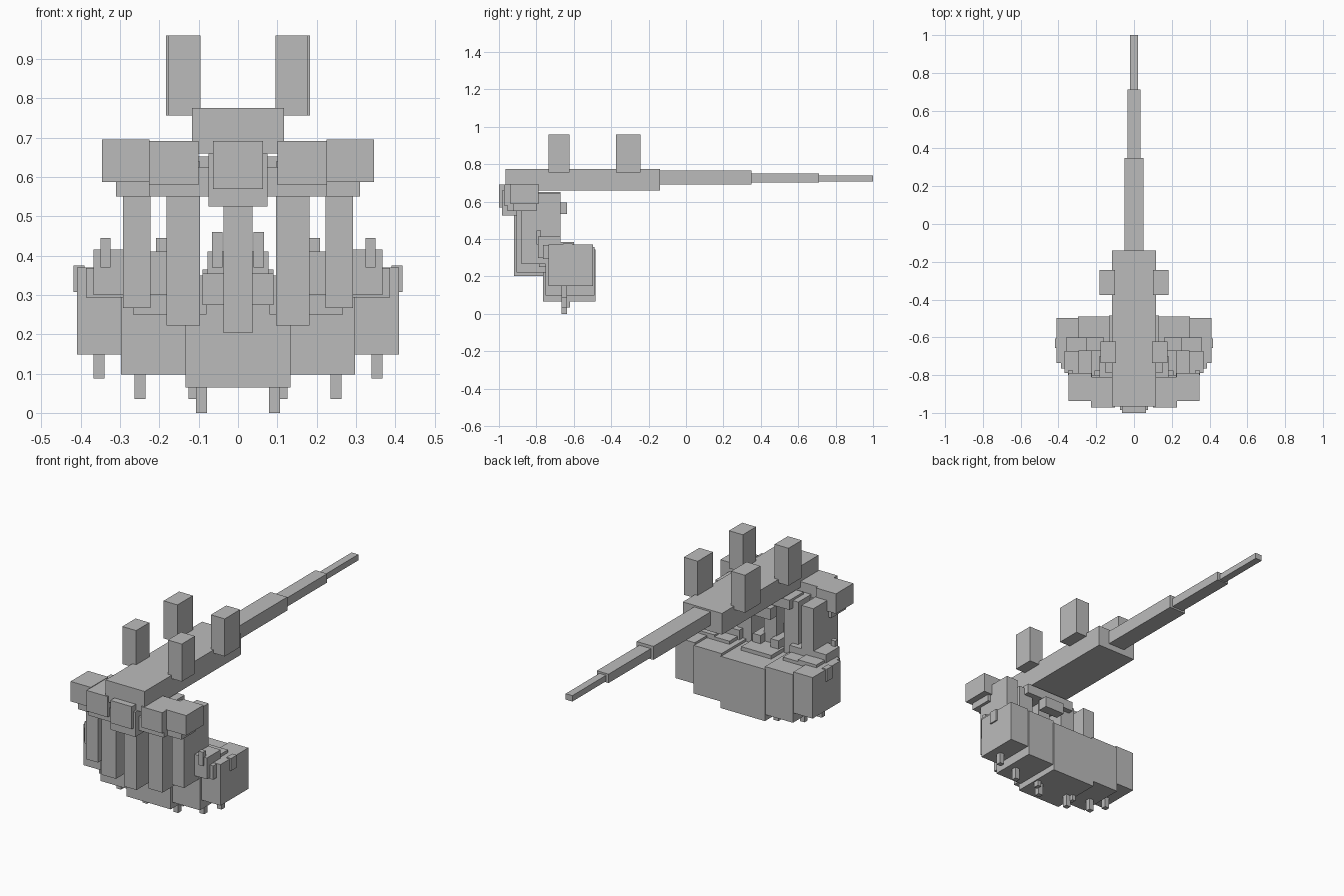
import bpy
import bmesh

cube = bpy.data.objects.get("Cube")
if cube:
    bpy.data.objects.remove(cube, do_unlink=True)

grey = bpy.data.materials.new("plain grey")
grey.use_nodes = True
colour = (0.5, 0.5, 0.5, 1)
grey.diffuse_color = colour
grey.node_tree.nodes["Principled BSDF"].inputs["Base Color"].default_value = colour


def box(name, x, y, z):
    """Flat-faced block given by its (low, high) range on each axis."""
    bm = bmesh.new()
    bmesh.ops.create_cube(bm, size=1)
    for v in bm.verts:
        v.co = [r[0] if c < 0 else r[1] for c, r in zip(v.co, (x, y, z))]
    mesh = bpy.data.meshes.new(name)
    bm.to_mesh(mesh)
    bm.free()
    mesh.materials.append(grey)
    ob = bpy.data.objects.new(name, mesh)
    bpy.context.collection.objects.link(ob)
    return ob


def centred(name, half, y, z):
    return box(name, (-half, half), y, z)


def pair(name, x, y, z):
    box("left_" + name, x, y, z)
    box("right_" + name, (-x[1], -x[0]), y, z)


# Long beam and its stepped rod
centred("beam", .117, (-.965, -.14), (.66, .775))
centred("rod_thick", .05, (-.14, .35), (.693, .766))
centred("rod_middle", .035, (.35, .712), (.702, .75))
centred("rod_tip", .02, (.712, 1), (.708, .74))

# Upright posts beside the beam
pair("front_post", (.095, .178), (-.735, -.622), (.757, .96))
pair("rear_post", (.1, .183), (-.375, -.243), (.757, .96))

# Knuckle blocks at the front, with lower blocks under them
centred("centre_knuckle", .064, (-1, -.84), (.57, .692))
centred("centre_lower_knuckle", .075, (-.985, -.8), (.525, .66))
pair("inner_knuckle", (.1, .227), (-.972, -.81), (.58, .692))
pair("inner_lower_knuckle", (.075, .225), (-.955, -.8), (.55, .625))
pair("outer_knuckle", (.225, .346), (-.937, -.788), (.587, .695))
pair("outer_lower_knuckle", (.21, .31), (-.925, -.8), (.55, .6))

# Cross bar under the beam
centred("cross_bar", .15, (-.79, -.67), (.6, .652))
centred("cross_bar_nub", .06, (-.69, -.635), (.535, .595))

# Five upright fingers
centred("centre_finger", .037, (-.92, -.72), (.203, .63))
pair("inner_finger", (.097, .182), (-.905, -.7), (.222, .64))
pair("outer_finger", (.222, .293), (-.88, -.67), (.267, .645))

# Curved base made of five blocks
centred("centre_base", .133, (-.765, -.485), (.065, .345))
pair("inner_base", (.13, .297), (-.75, -.49), (.098, .358))
pair("outer_base", (.295, .41), (-.735, -.497), (.148, .37))

# Plates on top of the base
centred("centre_plate", .09, (-.72, -.6), (.34, .365))
pair("inner_plate", (.16, .26), (-.73, -.6), (.35, .375))
pair("outer_plate", (.25, .36), (-.73, -.6), (.35, .385))
pair("side_nub", (.39, .418), (-.657, -.607), (.308, .375))

# Pods in front of the base, each with a stud on top
centred("centre_front_block", .09, (-.8, -.755), (.275, .355))
pair("centre_pod", (.03, .077), (-.79, -.68), (.3, .41))
pair("inner_front_block", (.08, .267), (-.785, -.74), (.25, .35))
pair("inner_pod", (.15, .25), (-.81, -.67), (.3, .41))
pair("outer_front_block", (.28, .387), (-.765, -.72), (.293, .368))
pair("outer_pod", (.29, .367), (-.79, -.672), (.3, .415))
for name, x, top in (("centre", .053, .46), ("inner", .195, .445), ("outer", .337, .445)):
    pair(name + "_stud", (x - .013, x + .013), (-.8, -.775), (.37, top))

# Pegs under the base
for name, x, low in (("centre", .093, 0), ("inner", .249, .035), ("outer", .353, .088)):
    pair(name + "_peg", (x - .014, x + .014), (-.665, -.637), (low, low + .08))
pair("small_peg", (.105, .126), (-.65, -.62), (.035, .08))
